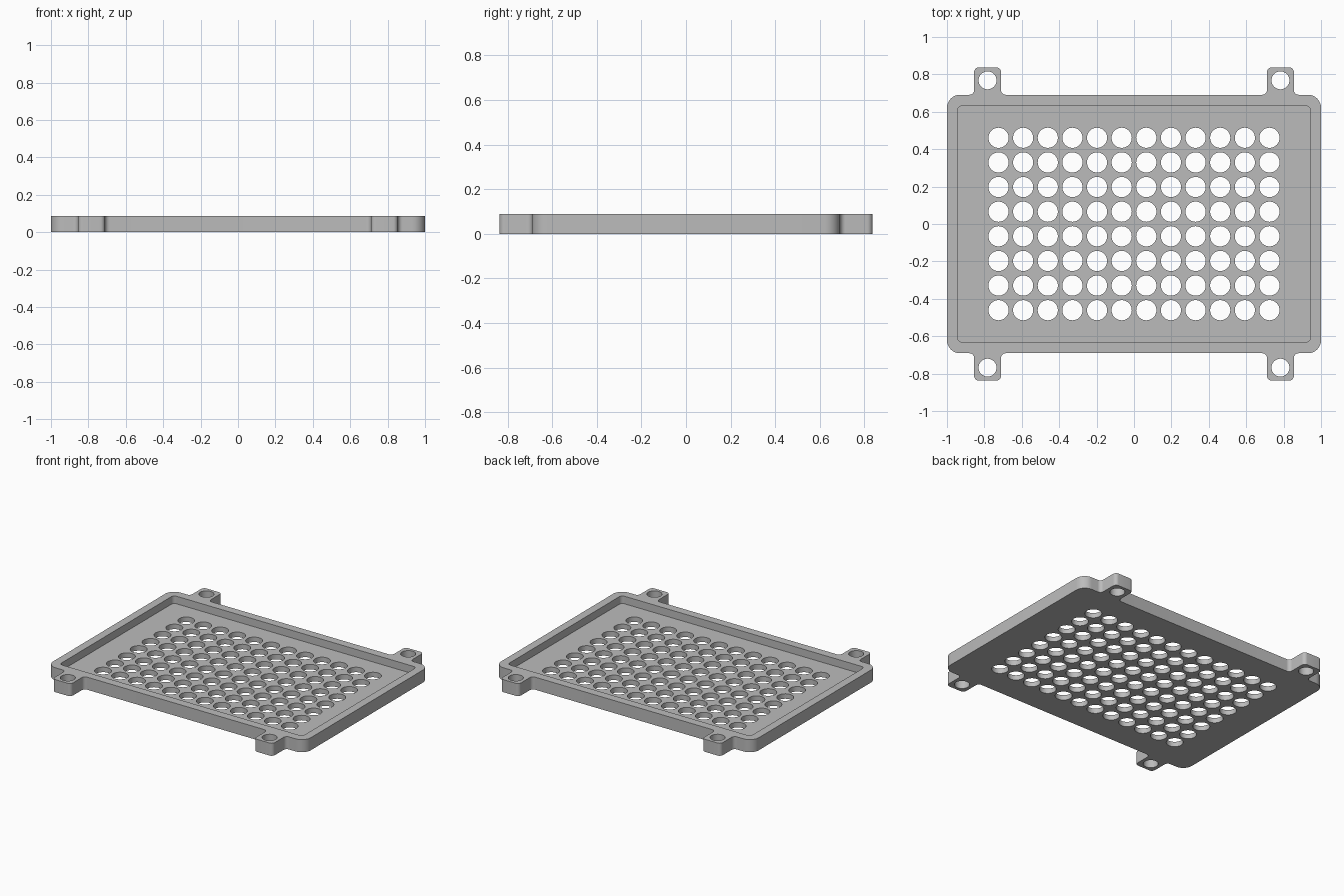
import bpy, bmesh, math
from mathutils import Vector

if "Cube" in bpy.data.objects:
    bpy.data.objects.remove(bpy.data.objects["Cube"])

HEIGHT, FLOOR = 0.088, 0.035
HALF_X, HALF_Y = 1.0, 0.691           # outer body
IN_X, IN_Y = 0.943, 0.632             # recess
TAB_X, TAB_W, TAB_Y = 0.783, 0.072, 0.837
TAB_HOLE_Y, TAB_HOLE_R = 0.768, 0.048
COLS, ROWS, PITCH, HOLE_R = 12, 8, 0.1317, 0.054


def rounded(points, steps=8):
    """Round every corner of a closed polygon given as (x, y, radius)."""
    out = []
    for i, (x, y, r) in enumerate(points):
        p = Vector((x, y))
        a = (Vector(points[i - 1][:2]) - p).normalized()
        b = (Vector(points[(i + 1) % len(points)][:2]) - p).normalized()
        centre = p + (a + b) * r      # all corners are right angles
        for k in range(steps + 1):
            t = k / steps * math.pi / 2
            out.append(centre - b * r * math.cos(t) - a * r * math.sin(t))
    return out


def circle(x, y, r, n=32):
    return [Vector((x + r * math.cos(2 * math.pi * k / n),
                    y + r * math.sin(2 * math.pi * k / n))) for k in range(n)]


# Outline of the body with four mounting tabs
quarter = [(HALF_X, HALF_Y, 0.07),
           (TAB_X + TAB_W, HALF_Y, 0.025), (TAB_X + TAB_W, TAB_Y, 0.025),
           (TAB_X - TAB_W, TAB_Y, 0.025), (TAB_X - TAB_W, HALF_Y, 0.025)]
top_half = quarter + [(-x, y, r) for x, y, r in reversed(quarter)]
outline = rounded(top_half + [(x, -y, r) for x, y, r in reversed(top_half)])
recess = rounded([(IN_X, IN_Y, 0.025), (-IN_X, IN_Y, 0.025),
                  (-IN_X, -IN_Y, 0.025), (IN_X, -IN_Y, 0.025)])
tab_holes = [circle(sx * TAB_X, sy * TAB_HOLE_Y, TAB_HOLE_R)
             for sx in (-1, 1) for sy in (-1, 1)]
vents = [circle((c - (COLS - 1) / 2) * PITCH, (r - (ROWS - 1) / 2) * PITCH, HOLE_R)
         for c in range(COLS) for r in range(ROWS)]

bm = bmesh.new()


def loop(points, z):
    return [bm.verts.new((p.x, p.y, z)) for p in points]


def wall(points, z0, z1):
    """Vertical wall along a closed path; returns its lower and upper loops."""
    lo, hi = loop(points, z0), loop(points, z1)
    for i in range(len(lo)):
        j = (i + 1) % len(lo)
        bm.faces.new((lo[i], lo[j], hi[j], hi[i]))
    return lo, hi


def cap(loops, up):
    """Flat face bounded by an outer loop and hole loops."""
    edges = [bm.edges.get((l[i - 1], l[i])) for l in loops for i in range(len(l))]
    bmesh.ops.triangle_fill(bm, edges=edges, use_beauty=True, normal=(0, 0, up))


# Walls: outside, recess, tab holes, vent holes
out_lo, out_hi = wall(outline, 0, HEIGHT)
rec_lo, rec_hi = wall(recess, FLOOR, HEIGHT)
tabs = [wall(h, 0, HEIGHT) for h in tab_holes]
holes = [wall(h, 0, FLOOR) for h in vents]

# Underside, recess floor and rim
cap([out_lo] + [t[0] for t in tabs] + [h[0] for h in holes], -1)
cap([rec_lo] + [h[1] for h in holes], 1)
cap([out_hi, rec_hi] + [t[1] for t in tabs], 1)
bmesh.ops.recalc_face_normals(bm, faces=bm.faces[:])

mesh = bpy.data.meshes.new("vented_cover")
bm.to_mesh(mesh)
bm.free()
cover = bpy.data.objects.new("vented_cover", mesh)
bpy.context.collection.objects.link(cover)

grey = bpy.data.materials.new("grey")
grey.diffuse_color = (0.5, 0.5, 0.5, 1)
grey.use_nodes = True
grey.node_tree.nodes["Principled BSDF"].inputs["Base Color"].default_value = grey.diffuse_color
mesh.materials.append(grey)

bpy.context.view_layer.objects.active = cover
cover.select_set(True)
bpy.ops.object.shade_smooth_by_angle(angle=math.radians(30))
